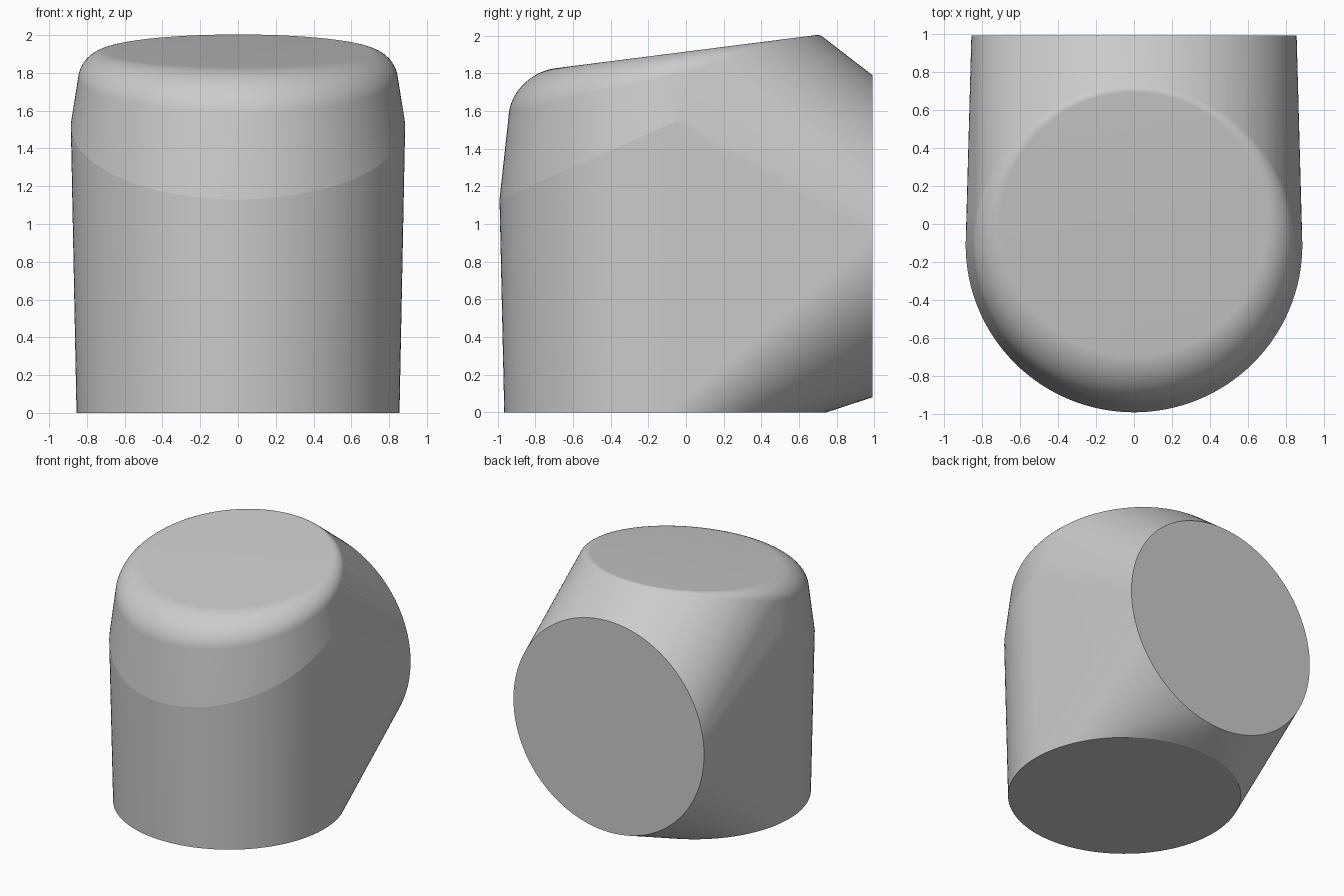
import bpy, bmesh, math
from mathutils import Vector

if "Cube" in bpy.data.objects:
    bpy.data.objects.remove(bpy.data.objects["Cube"], do_unlink=True)

SEGMENTS = 128
FILLET_STEPS = 28


def ring(cy, cz, rx, ry, slope=0.0):
    """Horizontal ellipse, sheared upward towards the back by slope."""
    points = []
    for i in range(SEGMENTS):
        a = 2 * math.pi * i / SEGMENTS
        y = ry * math.sin(a)
        points.append(Vector((rx * math.cos(a), cy + y, cz + slope * y)))
    return points


def material(name, value):
    mat = bpy.data.materials.new(name)
    mat.use_nodes = True
    colour = (value, value, value, 1)
    mat.diffuse_color = colour
    mat.node_tree.nodes["Principled BSDF"].inputs["Base Color"].default_value = colour
    return mat


# Base disc and the wall's tilted upper rim
points = ring(-0.11, 0, 0.855, 0.855)
points += ring(-0.11, 1.52, 0.885, 0.88, 0.443)

# Upright disc at the back
points += [Vector((p.x, 0.99, 0.935 + p.y)) for p in ring(0, 0, 0.855, 0.855)]

# Sloping top, rounded over with a fillet that is widest at the front
top_edge = ring(0, 1.915, 0.7, 0.693, 0.127)
corner = ring(-0.092, 1.903, 0.825, 0.825, 0.127)
shoulder = ring(-0.1, 1.78, 0.845, 0.84, 0.226)
weight = 0.72
for step in range(FILLET_STEPS + 1):
    t = step / FILLET_STEPS
    a, b, c = (1 - t) ** 2, 2 * weight * t * (1 - t), t * t
    for p, q, r in zip(top_edge, corner, shoulder):
        points.append((p * a + q * b + r * c) / (a + b + c))

# One convex skin stretched over all the rings
bm = bmesh.new()
for p in points:
    bm.verts.new(p)
hull = bmesh.ops.convex_hull(bm, input=bm.verts[:])
loose = {e for e in hull["geom_interior"] + hull["geom_unused"]
         if isinstance(e, bmesh.types.BMVert)}
bmesh.ops.delete(bm, geom=list(loose), context='VERTS')
bmesh.ops.dissolve_limit(bm, angle_limit=math.radians(0.05),
                         verts=bm.verts[:], edges=bm.edges[:])
bmesh.ops.recalc_face_normals(bm, faces=bm.faces[:])

mesh = bpy.data.meshes.new("rounded_body")
bm.to_mesh(mesh)
bm.free()
body = bpy.data.objects.new("rounded_body", mesh)
bpy.context.collection.objects.link(body)
mesh.materials.append(material("plain grey", 0.6))

# Smooth walls, crisp disc edges and front rim
bpy.ops.object.select_all(action='DESELECT')
body.select_set(True)
bpy.context.view_layer.objects.active = body
bpy.ops.object.shade_smooth_by_angle(angle=math.radians(5.5))
